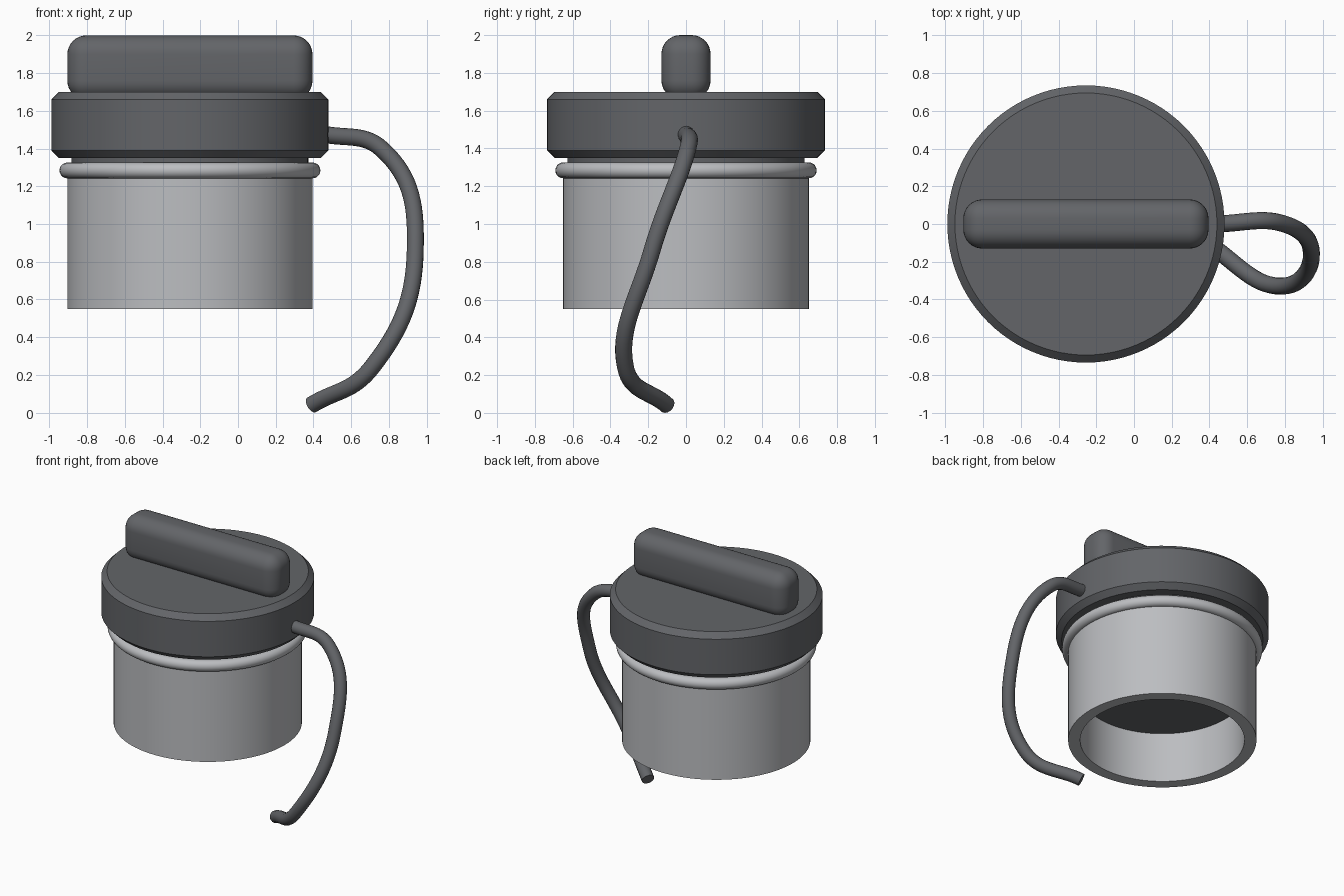
import bpy, bmesh, math

if "Cube" in bpy.data.objects:
    bpy.data.objects.remove(bpy.data.objects["Cube"])

CX = -0.255  # axis of the cap and neck


def material(name, rgb):
    m = bpy.data.materials.new(name)
    m.diffuse_color = (*rgb, 1)
    m.use_nodes = True
    m.node_tree.nodes["Principled BSDF"].inputs["Base Color"].default_value = m.diffuse_color
    return m


DARK = material("dark_grey", (0.125, 0.13, 0.14))
LIGHT = material("light_grey", (0.50, 0.51, 0.53))


def finish(ob, mat):
    ob.data.materials.clear()
    ob.data.materials.append(mat)
    bpy.ops.object.select_all(action='DESELECT')
    ob.select_set(True)
    bpy.context.view_layer.objects.active = ob
    bpy.ops.object.shade_smooth_by_angle(angle=math.radians(30))


def lathe(name, profile, mat, closed=False, steps=96):
    """Spin an (r, z) profile about the cap axis."""
    bm = bmesh.new()
    vs = [bm.verts.new((r, 0, z)) for r, z in profile]
    pairs = list(zip(vs, vs[1:])) + ([(vs[-1], vs[0])] if closed else [])
    edges = [bm.edges.new(p) for p in pairs]
    bmesh.ops.spin(bm, geom=vs + edges, cent=(0, 0, 0), axis=(0, 0, 1),
                   angle=math.tau, steps=steps, use_merge=True)
    bmesh.ops.remove_doubles(bm, verts=bm.verts, dist=1e-4)
    bmesh.ops.recalc_face_normals(bm, faces=bm.faces)
    me = bpy.data.meshes.new(name)
    bm.to_mesh(me)
    bm.free()
    ob = bpy.data.objects.new(name, me)
    ob.location.x = CX
    bpy.context.collection.objects.link(ob)
    finish(ob, mat)
    return ob


# Cap with chamfered rims and a plug reaching into the neck
lathe("cap", [(0, 1.70), (0.695, 1.70), (0.735, 1.66), (0.735, 1.39),
              (0.695, 1.35), (0.628, 1.35), (0.628, 1.32), (0.57, 1.32),
              (0.57, 0.93), (0, 0.93)], DARK)

# Hollow neck tube
lathe("neck_tube", [(0.65, 0.55), (0.65, 1.32), (0.567, 1.32), (0.567, 0.55)],
      LIGHT, closed=True)

# Sealing ring
bpy.ops.mesh.primitive_torus_add(major_radius=0.65, minor_radius=0.042,
                                 major_segments=96, minor_segments=20,
                                 location=(CX, 0, 1.284))
ring = bpy.context.object
ring.name = "sealing_ring"
finish(ring, LIGHT)

# Rounded grip bar
bpy.ops.mesh.primitive_cube_add(size=1, location=(CX, 0, 1.83))
grip = bpy.context.object
grip.name = "grip_bar"
grip.scale = (1.30, 0.26, 0.34)
bpy.ops.object.transform_apply(location=False, rotation=False, scale=True)
bev = grip.modifiers.new("round", 'BEVEL')
bev.width, bev.segments = 0.1, 8
bpy.ops.object.modifier_apply(modifier="round")
finish(grip, DARK)

# Tether cord
path = [(0.44, 0, 1.48), (0.76, 0.01, 1.40), (0.94, -0.18, 0.86),
        (0.71, -0.32, 0.24), (0.39, -0.10, 0.04)]
cu = bpy.data.curves.new("tether_cord", 'CURVE')
cu.dimensions = '3D'
cu.bevel_depth, cu.bevel_resolution = 0.045, 6
cu.resolution_u, cu.use_fill_caps = 16, True
sp = cu.splines.new('BEZIER')
sp.bezier_points.add(len(path) - 1)
for p, co in zip(sp.bezier_points, path):
    p.co = co
    p.handle_left_type = p.handle_right_type = 'AUTO'
cord = bpy.data.objects.new("tether_cord", cu)
bpy.context.collection.objects.link(cord)
bpy.ops.object.select_all(action='DESELECT')
cord.select_set(True)
bpy.context.view_layer.objects.active = cord
bpy.ops.object.convert(target='MESH')
cord = bpy.context.object
cord.name = "tether_cord"
finish(cord, DARK)
